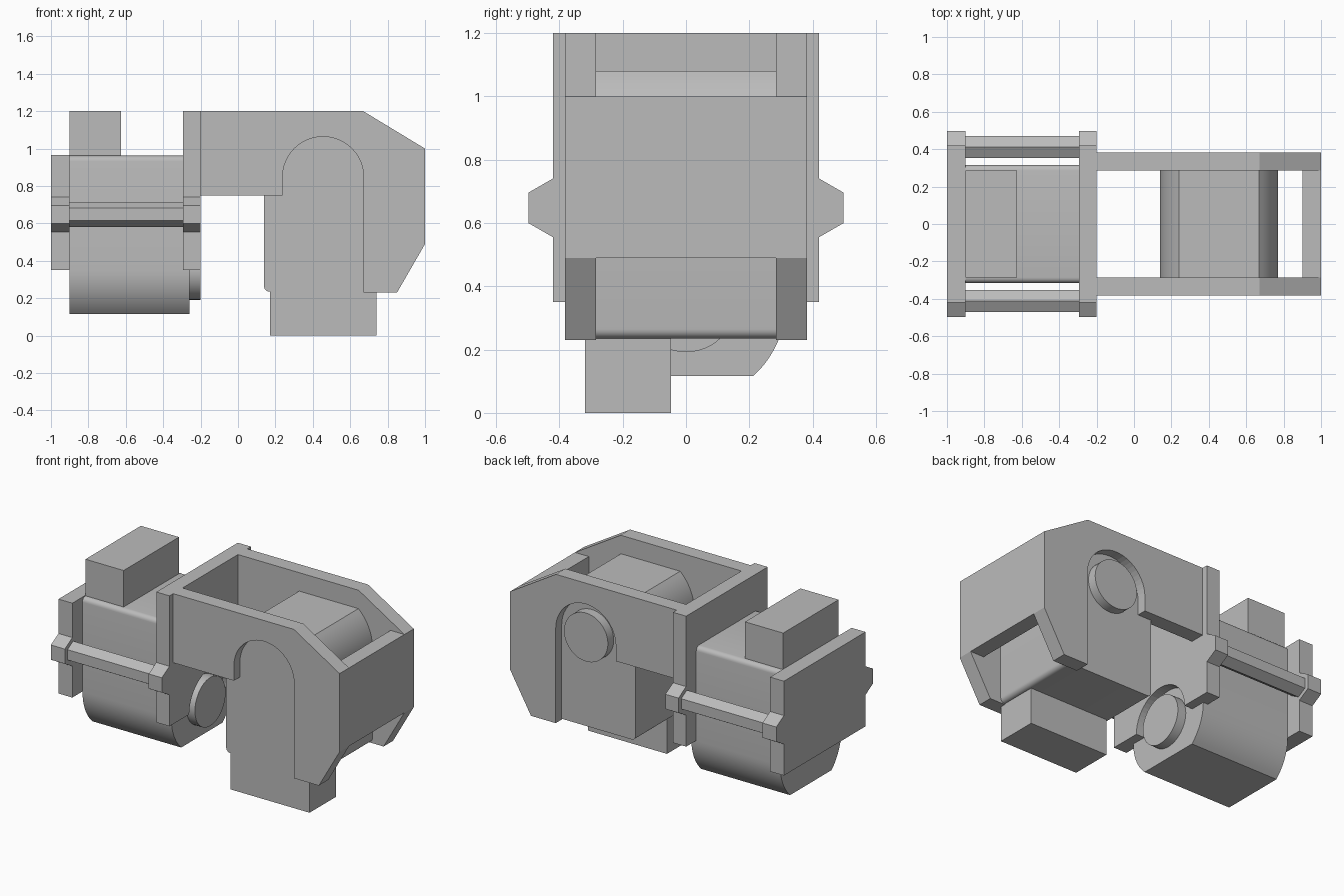
import bpy
import bmesh
from math import sin, cos, pi, radians, asin

if "Cube" in bpy.data.objects:
    bpy.data.objects.remove(bpy.data.objects["Cube"], do_unlink=True)

grey = bpy.data.materials.new("plain grey")
grey.use_nodes = True
grey.diffuse_color = (0.5, 0.5, 0.5, 1)
grey.node_tree.nodes["Principled BSDF"].inputs["Base Color"].default_value = (0.5, 0.5, 0.5, 1)


def prism(name, profile, axis, start, end, smooth=False):
    """Extrude a closed 2D profile along x (profile is y, z) or y (profile is x, z)."""
    bm = bmesh.new()

    def place(u, v, t):
        return bm.verts.new((t, u, v) if axis == "X" else (u, t, v))

    near = [place(u, v, start) for u, v in profile]
    far = [place(u, v, end) for u, v in profile]
    bm.faces.new(near)
    bm.faces.new(far[::-1])
    n = len(profile)
    for i in range(n):
        j = (i + 1) % n
        bm.faces.new((near[j], near[i], far[i], far[j]))
    bmesh.ops.recalc_face_normals(bm, faces=bm.faces[:])
    mesh = bpy.data.meshes.new(name)
    bm.to_mesh(mesh)
    bm.free()
    mesh.materials.append(grey)
    obj = bpy.data.objects.new(name, mesh)
    bpy.context.collection.objects.link(obj)
    if smooth:
        bpy.ops.object.select_all(action="DESELECT")
        obj.select_set(True)
        bpy.context.view_layer.objects.active = obj
        bpy.ops.object.shade_smooth_by_angle(angle=radians(30))
    return obj


def arc(cu, cv, r, a0, a1, steps=16):
    return [(cu + r * cos(a0 + (a1 - a0) * i / steps),
             cv + r * sin(a0 + (a1 - a0) * i / steps)) for i in range(steps + 1)]


def rect(u0, u1, v0, v1):
    return [(u0, v0), (u1, v0), (u1, v1), (u0, v1)]


def hexagon(cu, cv, r):
    return arc(cu, cv, r, pi / 2, pi / 2 + 5 * pi / 3, 5)


def motor_profile(cu, cv, up):
    """Body with a flattened round end around the shaft and a square far end."""
    r, flat, far, corner = 0.316, 0.233, 0.612, 0.03
    a = asin(flat / r)
    pts = arc(0, 0, r, -a, 0, 10)
    pts += arc(r - corner, far - corner, corner, 0, pi / 2, 5)
    pts += [(-u, v) for u, v in reversed(pts)]
    return [(cu + u, cv + up * v) for u, v in pts]


SHAFT_1 = (0, 0.35)       # y, z
SHAFT_2 = (0.455, 0.847)  # x, z
ARCH, HORN = 0.217, 0.158

# First motor, turning about x
prism("first_motor", motor_profile(*SHAFT_1, 1), "X", -0.9, -0.26, True)
prism("first_motor_horn", arc(*SHAFT_1, HORN, 0, 2 * pi * 47 / 48, 47), "X", -0.265, -0.2, True)
prism("first_motor_plug", rect(-0.285, 0.285, 0.95, 1.2), "X", -0.9, -0.625)

# Frame plates around the first motor; the inner one is notched for the horn
prism("outer_plate", rect(-0.42, 0.42, 0.35, 0.965), "X", -1.0, -0.9)
notched = [(0.42, 0.35), (0.42, 1.2), (-0.42, 1.2), (-0.42, 0.35)]
prism("inner_plate", notched + arc(*SHAFT_1, ARCH, pi, 0, 24), "X", -0.295, -0.2)

# Hexagonal tie rods and their lugs
for side, label in ((-1, "front"), (1, "back")):
    prism(label + "_tie_rod", hexagon(side * 0.412, 0.648, 0.067), "X", -0.92, -0.28)
    for where, x0, x1 in (("outer", -1.0, -0.9), ("inner", -0.295, -0.2)):
        prism(f"{label}_{where}_lug", hexagon(side * 0.415, 0.648, 0.096), "X", x0, x1)

# Bracket side walls with an arch for the second motor
wall = [(-0.2, 0.75), (-0.2, 1.2), (0.67, 1.2), (1.0, 1.0), (1.0, 0.49), (0.85, 0.23)]
wall += [(SHAFT_2[0] + ARCH, 0.23)] + arc(*SHAFT_2, ARCH, 0, pi, 24)
wall += [(SHAFT_2[0] - ARCH, 0.75)]
for side, label in ((-1, "front"), (1, "back")):
    prism(label + "_bracket_wall", wall, "Y", side * 0.285, side * 0.382)
prism("bracket_end", rect(0.9, 1.0, 0.49, 1.0), "Y", -0.285, 0.285)

# Second motor, turning about y
prism("second_motor", motor_profile(*SHAFT_2, -1), "Y", -0.32, 0.32, True)
prism("second_motor_horn", arc(*SHAFT_2, HORN, 0, 2 * pi * 47 / 48, 47), "Y", 0.315, 0.38, True)
prism("second_motor_plug", rect(0.17, 0.74, 0.0, 0.25), "Y", -0.32, -0.047)
